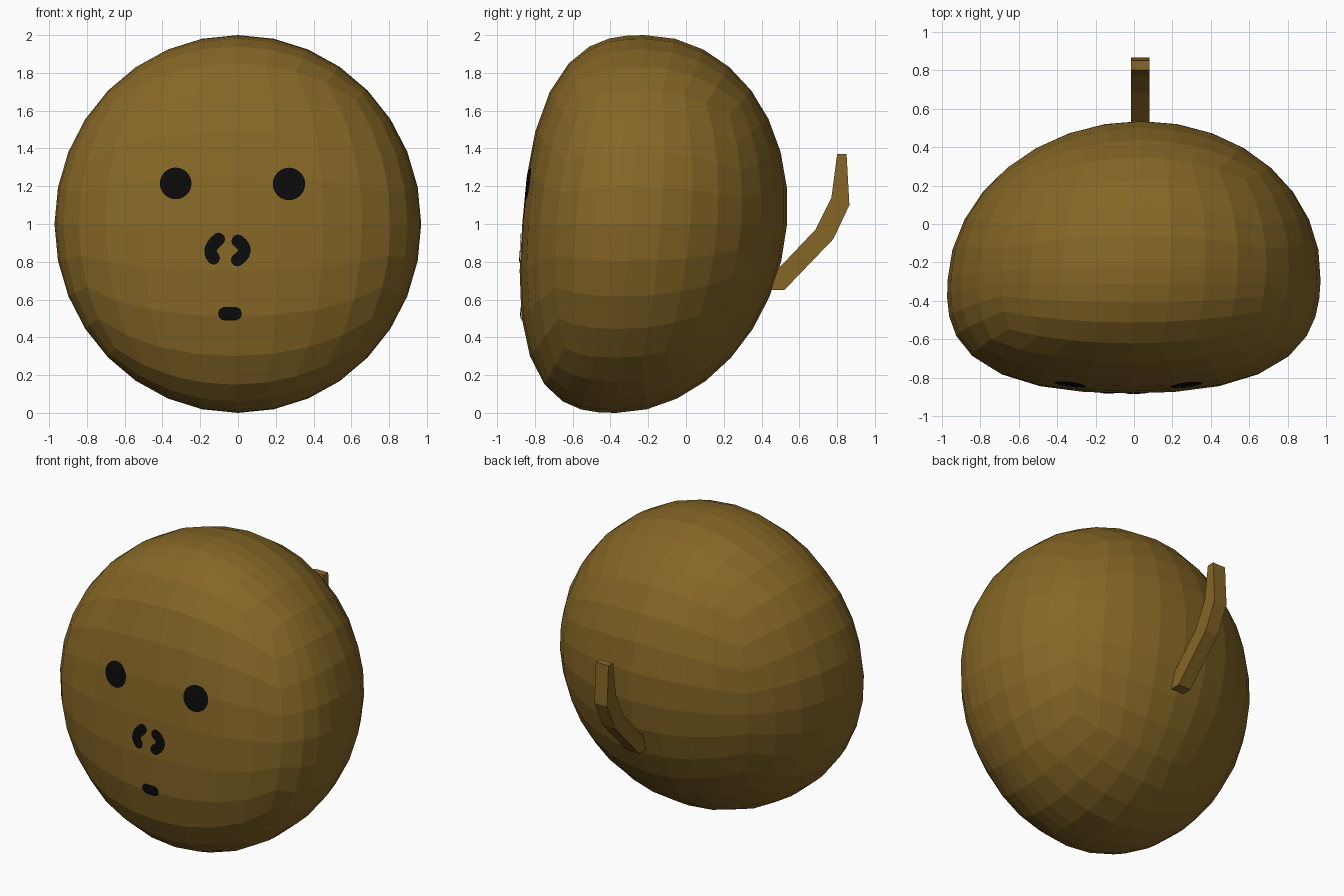
import bpy, bmesh, math
from mathutils import Vector
from mathutils.bvhtree import BVHTree

if "Cube" in bpy.data.objects:
    bpy.data.objects.remove(bpy.data.objects["Cube"])


def material(name, rgb):
    m = bpy.data.materials.new(name)
    m.diffuse_color = (*rgb, 1)
    m.use_nodes = True
    m.node_tree.nodes["Principled BSDF"].inputs["Base Color"].default_value = m.diffuse_color
    return m


BROWN = material("warm brown", (0.235, 0.133, 0.019))
BLACK = material("black", (0.003, 0.003, 0.003))


def add(name, bm, mat):
    mesh = bpy.data.meshes.new(name)
    bm.to_mesh(mesh)
    mesh.materials.append(mat)
    ob = bpy.data.objects.new(name, mesh)
    bpy.context.collection.objects.link(ob)
    return ob


# Body: cube sphere with a round back and a flattened front
P, FRONT, BACK = 2.7, 0.572, 0.83
body = bmesh.new()
bmesh.ops.create_cube(body, size=2)
bmesh.ops.subdivide_edges(body, edges=body.edges[:], cuts=7, use_grid_fill=True)
for v in body.verts:
    d = Vector([math.tan(c * math.pi / 4) for c in v.co]).normalized()
    if d.y < -1e-5:
        d.y *= 0.8
        r = math.hypot(d.x, d.z)
        d *= (r ** P + abs(d.y) ** P) ** (-1 / P)
        depth = d.y * FRONT
    else:
        depth = d.y * BACK
    # the middle leans forward at the bottom, and the face is turned slightly
    v.co = (0.97 * d.x + 0.045 * depth, -0.295 + 0.075 * d.z + depth, 1 + d.z)
bmesh.ops.recalc_face_normals(body, faces=body.faces[:])
add("body", body, BROWN)
surface = BVHTree.FromBMesh(body)


# Face details: rounded strokes laid just above the front surface
def stroke(name, pts, r):
    a, b, c = [Vector(p) for p in pts]
    curve = lambda t: a * (1 - t) ** 2 + b * 2 * t * (1 - t) + c * t * t
    t0 = (b - a).normalized() if (b - a).length else Vector((1, 0))
    t1 = (c - b).normalized() if (c - b).length else t0
    angles = [i * math.pi / 12 for i in range(7)]
    sections = [(a - t0 * r * math.cos(k), t0, r * math.sin(k)) for k in angles]
    if (c - a).length:
        for i in range(1, 7):
            t = i / 6
            sections.append((curve(t), t0.lerp(t1, t).normalized(), r))
    sections += [(c + t1 * r * math.cos(k), t1, r * math.sin(k)) for k in angles[-2::-1]]
    bm = bmesh.new()
    rows = []
    for p, t, w in sections:
        side = Vector((-t.y, t.x))
        row = []
        for k in range(-3, 4):
            q = p + side * w * k / 3
            hit = surface.ray_cast(Vector((q.x, -3, q.y)), Vector((0, 1, 0)))[0]
            row.append(bm.verts.new(hit - Vector((0, 0.006, 0))))
        rows.append(row)
    for r0, r1 in zip(rows, rows[1:]):
        for k in range(6):
            bm.faces.new((r0[k], r1[k], r1[k + 1], r0[k + 1]))
    bmesh.ops.remove_doubles(bm, verts=bm.verts[:], dist=0.0005)
    for f in bm.faces:
        f.normal_update()
        if f.normal.y > 0:
            f.normal_flip()
    add(name, bm, BLACK)


stroke("left_eye", [(-0.33, 1.215)] * 3, 0.084)
stroke("right_eye", [(0.27, 1.212)] * 3, 0.086)
stroke("left_nostril", [(-0.103, 0.92), (-0.17, 0.865), (-0.13, 0.82)], 0.034)
stroke("right_nostril", [(0.0, 0.91), (0.07, 0.86), (-0.003, 0.81)], 0.034)
stroke("mouth", [(-0.07, 0.525), (-0.045, 0.525), (-0.015, 0.525)], 0.035)

# Tail: bent side profile given a thickness
PROFILE = [(0.44, 0.65), (0.52, 0.65), (0.78, 0.92), (0.865, 1.1), (0.85, 1.37),
           (0.80, 1.37), (0.77, 1.14), (0.685, 0.97), (0.50, 0.775), (0.44, 0.775)]
tail = bmesh.new()
left, right = [[tail.verts.new((x, y, z)) for y, z in PROFILE] for x in (-0.015, 0.08)]
n = len(PROFILE)
for i in range(n):
    j = (i + 1) % n
    tail.faces.new((left[i], left[j], right[j], right[i]))
# cap both sides with quads running along the tail
for s in (left, right):
    for i in range(n // 2 - 1):
        tail.faces.new((s[i], s[i + 1], s[n - 2 - i], s[n - 1 - i]))
bmesh.ops.recalc_face_normals(tail, faces=tail.faces[:])
add("tail", tail, BROWN)
